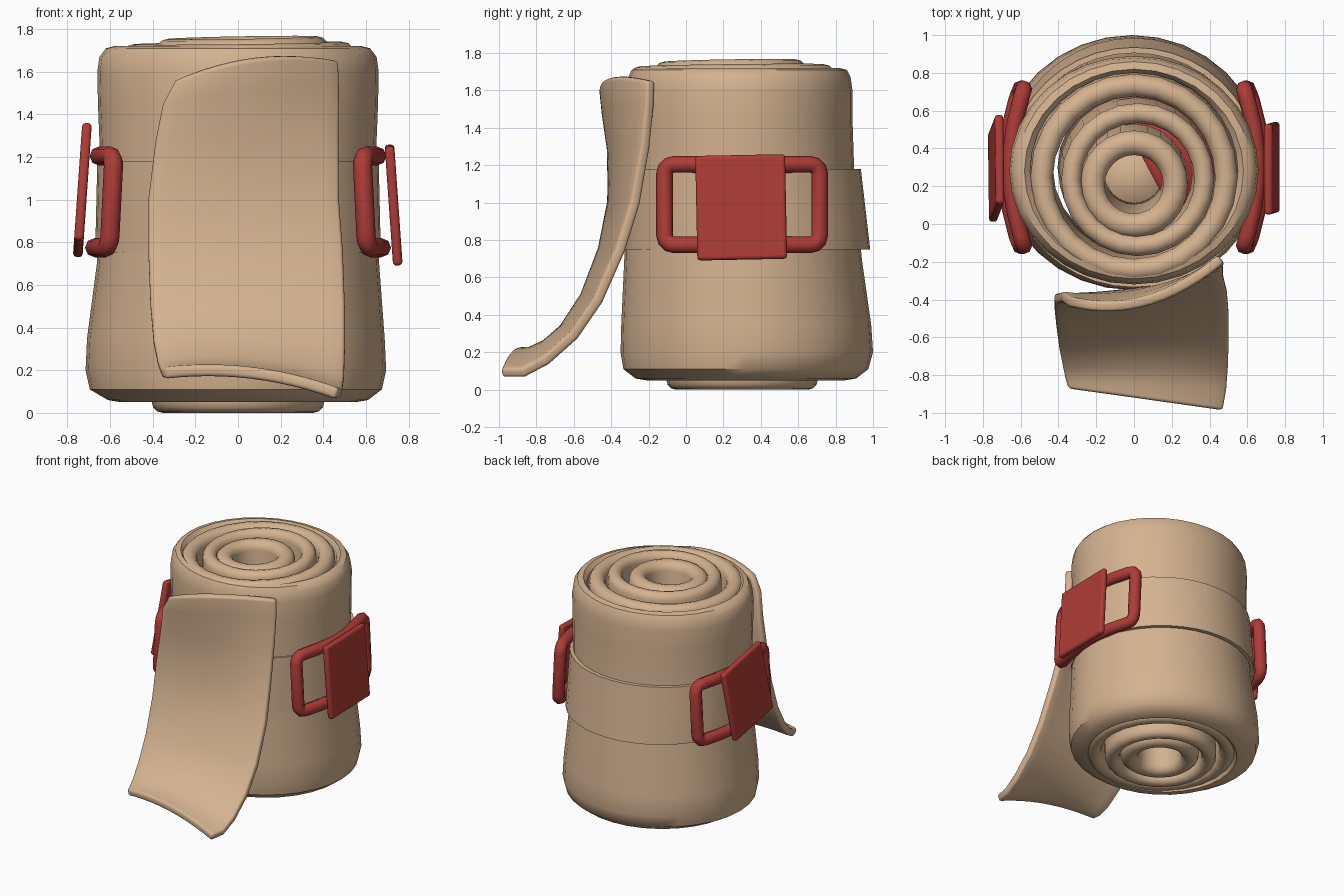
import bpy, bmesh, math
from math import sin, cos, pi, radians

if "Cube" in bpy.data.objects:
    bpy.data.objects.remove(bpy.data.objects["Cube"])


def material(name, color):
    m = bpy.data.materials.new(name)
    m.use_nodes = True
    m.diffuse_color = (*color, 1)
    bsdf = m.node_tree.nodes["Principled BSDF"]
    bsdf.inputs["Base Color"].default_value = (*color, 1)
    bsdf.inputs["Roughness"].default_value = 0.8
    return m


TAN = material("tan cloth", (0.66, 0.45, 0.28))
RED = material("red plastic", (0.43, 0.045, 0.038))


def finish(name, bm, mat, angle=40):
    bmesh.ops.recalc_face_normals(bm, faces=bm.faces)
    me = bpy.data.meshes.new(name)
    bm.to_mesh(me)
    bm.free()
    me.materials.append(mat)
    me.shade_smooth()
    me.set_sharp_from_angle(angle=radians(angle))
    ob = bpy.data.objects.new(name, me)
    bpy.context.collection.objects.link(ob)
    return ob


def skin(bm, rows, close_rows, close_cols):
    """Join rows of vertices with quads."""
    n, c = len(rows), len(rows[0])
    for i in range(n if close_rows else n - 1):
        a, b = rows[i], rows[(i + 1) % n]
        for j in range(c if close_cols else c - 1):
            k = (j + 1) % c
            bm.faces.new((a[j], a[k], b[k], b[j]))


def loft(name, profile, mat, segs=32, angle=40):
    """Closed ring of cloth through ellipses (cx, cy, z, rx, ry)."""
    bm = bmesh.new()
    rows = [[bm.verts.new((cx + rx * cos(2 * pi * j / segs),
                           cy + ry * sin(2 * pi * j / segs), z))
             for j in range(segs)] for cx, cy, z, rx, ry in profile]
    skin(bm, rows, True, True)
    return finish(name, bm, mat, angle)


# Outer layer of the roll, slightly waisted and leaning forward at the top
loft("outer_wrap", [
    (0, .32, .05, .55, .53), (0, .32, .06, .61, .59), (-.01, .32, .11, .685, .655),
    (-.01, .325, .2, .705, .675), (-.01, .322, .35, .698, .668),
    (0, .305, .7, .662, .635), (0, .29, 1.15, .645, .61),
    (0, .285, 1.45, .657, .605), (0, .285, 1.6, .66, .605),
    (0, .285, 1.67, .65, .595), (0, .285, 1.71, .62, .575),
    (0, .28, 1.72, .58, .54), (0, .28, 1.69, .55, .52), (0, .3, .1, .52, .50)], TAN)


# Inner coils: tubes with rounded rims, leaning a little
def coil(name, inner, outer, z0, z1, top, bottom, tilt):
    mid, half = (inner + outer) / 2, (outer - inner) / 2
    rim = min(half, .06)
    prof = []
    for z, sign, (cx, cy) in ((z1, 1, top), (z0, -1, bottom)):
        for i in range(7):
            a = pi * i / 6
            prof.append((cx, cy, z - sign * rim * (1 - sin(a)),
                         mid + sign * half * cos(a), mid + sign * half * cos(a)))
    ob = loft(name, prof, TAN, segs=24, angle=60)
    for v in ob.data.vertices:
        if v.co.z > .8:
            v.co.z += tilt * (v.co.x + v.co.y - .25)


coil("large_coil", .43, .55, .05, 1.735, (0, .245), (0, .3), .012)
coil("middle_coil", .30, .405, 0, 1.76, (.02, .235), (0, .3), .018)
coil("small_coil", .155, .285, .01, 1.745, (0, .21), (0, .29), .018)


# Plugs seen down the middle of the roll
def plug(name, cx, cy, z, r, a0, a1, mat):
    bm = bmesh.new()
    bm.faces.new([bm.verts.new((cx + r * cos(radians(a0 + (a1 - a0) * i / 24)),
                                cy + r * sin(radians(a0 + (a1 - a0) * i / 24)), z))
                  for i in range(24)])
    ob = finish(name, bm, mat)
    ob.modifiers.new("thickness", 'SOLIDIFY').thickness = .008


plug("core_plug", 0, .25, .55, .25, 0, 360, TAN)
plug("red_core_plug", .02, .24, 1.0, .43, -52, 115, RED)

# Belt around the waist
loft("belt", [
    (0, .325, .75, .67, .66), (0, .3, 1.18, .66, .635),
    (0, .3, 1.18, .63, .605), (0, .325, .75, .64, .63)], TAN, segs=40)

# Loose end hanging down the front:
# left x, right x, left y, right y, y bow, left z, right z, z bow
rows = [
    (-.29, .46, -.42, -.185, -.10, 1.56, 1.65, .06),
    (-.35, .465, -.41, -.19, -.09, 1.45, 1.52, .03),
    (-.385, .465, -.385, -.215, -.07, 1.28, 1.3, 0),
    (-.42, .47, -.395, -.27, -.03, 1.0, 1.0, 0),
    (-.42, .49, -.445, -.35, -.02, .75, .75, 0),
    (-.41, .5, -.54, -.47, -.01, .5, .48, .01),
    (-.395, .5, -.65, -.6, 0, .33, .29, .02),
    (-.375, .495, -.75, -.75, 0, .23, .155, .04),
    (-.36, .485, -.82, -.87, 0, .19, .09, .05),
    (-.345, .465, -.87, -.985, 0, .185, .09, .05)]
bm = bmesh.new()
grid = []
for xl, xr, yl, yr, yb, zl, zr, zb in rows:
    line = []
    for i in range(13):
        t = i / 12
        bow = 4 * t * (1 - t)
        line.append(bm.verts.new((xl + (xr - xl) * t, yl + (yr - yl) * t + yb * bow,
                                  zl + (zr - zl) * t + zb * bow)))
    grid.append(line)
skin(bm, grid, False, False)
flap = finish("loose_end", bm, TAN, 60)
mod = flap.modifiers.new("thickness", 'SOLIDIFY')
mod.thickness, mod.offset = .055, 0
mod = flap.modifiers.new("soft edge", 'BEVEL')
mod.width, mod.segments, mod.limit_method = .018, 3, 'ANGLE'
mod.angle_limit = radians(50)


# Buckles: a bent rounded frame with a plate across its middle
def buckle(side, s, slant, lift):
    hy, hz, r, tube = .415, .215, .05, .045
    path = []
    for q, (sy, sz) in enumerate(((1, 1), (-1, 1), (-1, -1), (1, -1))):
        for i in range(4):
            a = pi / 2 * (q + i / 3)
            path.append((sy * (hy - r) + r * cos(a), sz * (hz - r) + r * sin(a)))
        if q % 2 == 0:  # points along the long bars so they can bend
            path += [(sy * hy * f, sz * hz) for f in (.55, .2, -.2, -.55)]
    bm = bmesh.new()
    loops = []
    n = len(path)
    for i, (y, z) in enumerate(path):
        (py, pz), (ny, nz) = path[i - 1], path[(i + 1) % n]
        ty, tz = ny - py, nz - pz
        d = math.hypot(ty, tz)
        oy, oz = tz / d, -ty / d
        x = .665 - .42 * y * y - .05 * z
        loops.append([bm.verts.new((s * (x + tube * sin(a)), .3 + y + oy * tube * cos(a),
                                    .99 + z + oz * tube * cos(a)))
                      for a in (2 * pi * k / 8 for k in range(8))])
    skin(bm, loops, True, True)
    finish(side + "_buckle_frame", bm, RED, 60)

    bm = bmesh.new()
    bmesh.ops.create_cube(bm, size=1)
    bmesh.ops.scale(bm, vec=(.045, .48, .56), verts=bm.verts)
    plate = finish(side + "_buckle_plate", bm, RED)
    plate.location = (s * .73, .295, .975 + lift)
    plate.rotation_euler = (slant, -.07 * s, 0)
    mod = plate.modifiers.new("rounded edge", 'BEVEL')
    mod.width, mod.segments = .018, 3


buckle("left", 1, .02, 0)
buckle("right", -1, -.18, .07)
